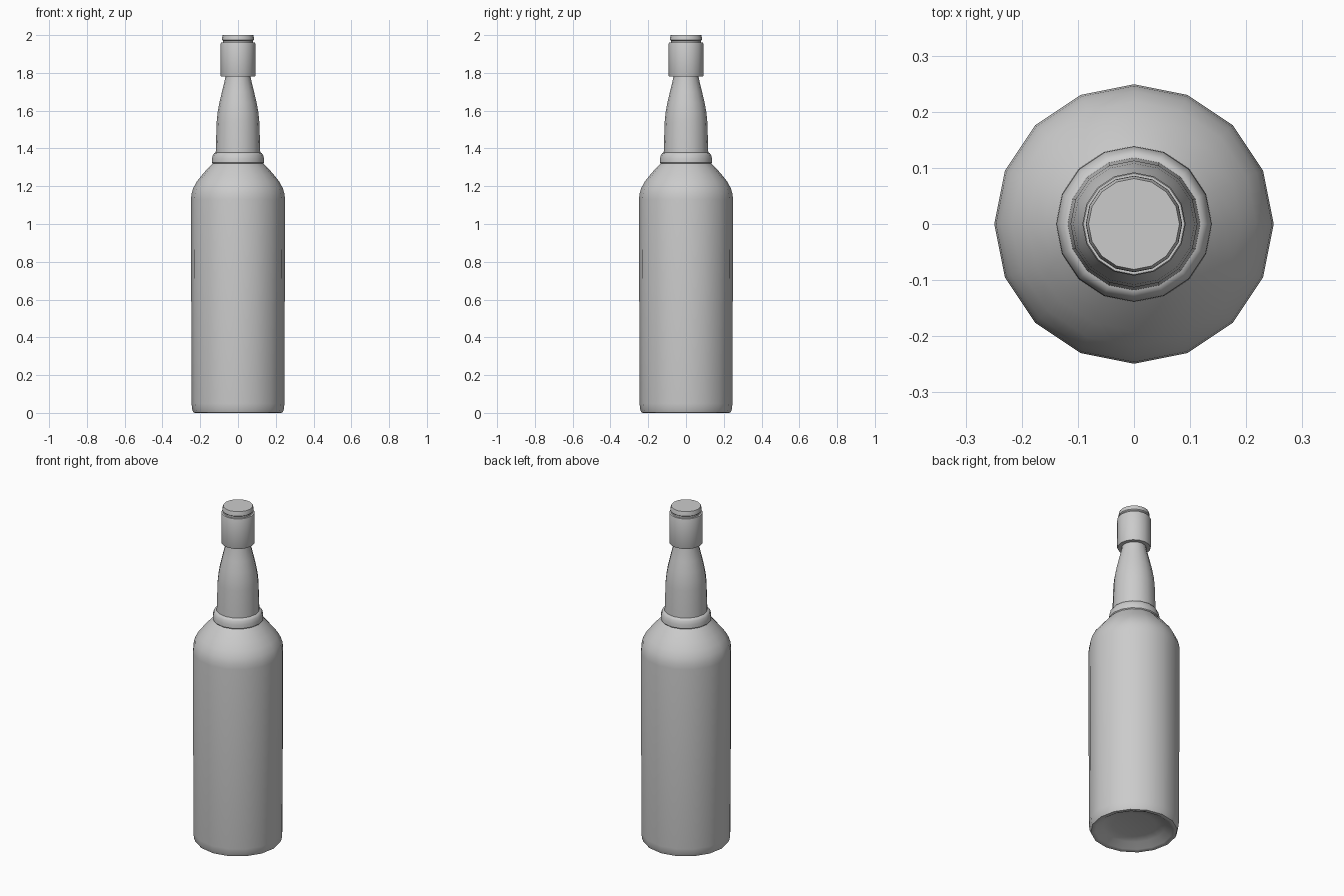
import bpy, bmesh, math

if "Cube" in bpy.data.objects:
    bpy.data.objects.remove(bpy.data.objects["Cube"])

SIDES = 16


def lathe(name, profile, angle=40):
    """Revolve (radius, height) points around z and cap both ends."""
    bm = bmesh.new()
    rings = []
    for r, z in profile:
        rings.append([bm.verts.new((r * math.cos(2 * math.pi * i / SIDES),
                                    r * math.sin(2 * math.pi * i / SIDES), z))
                      for i in range(SIDES)])
    for a, b in zip(rings, rings[1:]):
        for i in range(SIDES):
            j = (i + 1) % SIDES
            bm.faces.new((a[i], a[j], b[j], b[i]))
    bm.faces.new(rings[0][::-1])
    bm.faces.new(rings[-1])
    bmesh.ops.recalc_face_normals(bm, faces=bm.faces)
    mesh = bpy.data.meshes.new(name)
    bm.to_mesh(mesh)
    bm.free()
    obj = bpy.data.objects.new(name, mesh)
    bpy.context.collection.objects.link(obj)
    bpy.ops.object.select_all(action='DESELECT')
    obj.select_set(True)
    bpy.context.view_layer.objects.active = obj
    bpy.ops.object.shade_smooth_by_angle(angle=math.radians(angle))
    return obj


# Bottle: recessed base, straight body, shoulder, collar ring and neck
lathe("bottle", [
    (0.12, 0.04), (0.17, 0.03), (0.21, 0.005), (0.225, 0.0), (0.236, 0.002),
    (0.243, 0.02), (0.246, 0.05), (0.249, 1.13),
    (0.246, 1.16), (0.237, 1.19), (0.218, 1.225), (0.19, 1.26),
    (0.16, 1.295), (0.135, 1.32),
    (0.139, 1.325), (0.138, 1.345), (0.133, 1.365), (0.125, 1.376),
    (0.118, 1.378), (0.113, 1.54), (0.108, 1.59), (0.099, 1.64),
    (0.085, 1.70), (0.068, 1.77), (0.066, 1.79),
])

# Stopper: sleeve, groove and lip
lathe("cap", [
    (0.066, 1.78), (0.090, 1.78), (0.092, 1.785), (0.092, 1.955),
    (0.090, 1.96), (0.080, 1.96), (0.080, 1.97),
    (0.086, 1.975), (0.085, 1.985), (0.081, 2.0),
])
